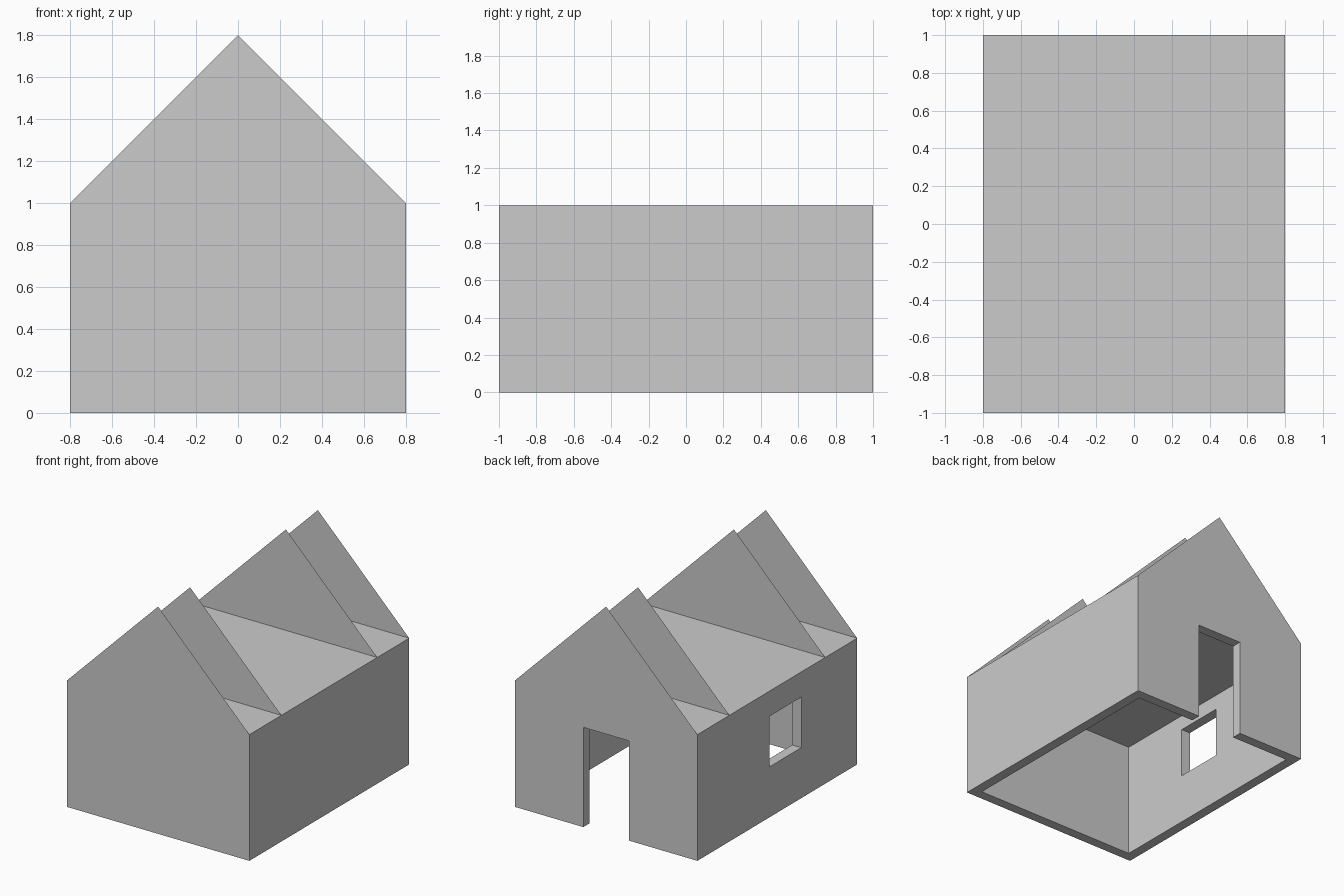
import bpy

if "Cube" in bpy.data.objects:
    bpy.data.objects.remove(bpy.data.objects["Cube"])

W, D, H, T = 0.8, 1.0, 1.0, 0.08   # half width, half depth, wall height, wall thickness


def box(name, lo, hi):
    """Axis-aligned box between two corners."""
    bpy.ops.mesh.primitive_cube_add(size=1)
    ob = bpy.context.object
    ob.name = name
    for v in ob.data.vertices:
        v.co = [h if c > 0 else l for c, l, h in zip(v.co, lo, hi)]
    return ob


def cut(target, name, lo, hi):
    """Subtract a box from the target."""
    cutter = box(name, lo, hi)
    mod = target.modifiers.new(name, 'BOOLEAN')
    mod.operation = 'DIFFERENCE'
    mod.solver = 'EXACT'
    mod.object = cutter
    bpy.context.view_layer.objects.active = target
    bpy.ops.object.modifier_apply(modifier=name)
    bpy.data.objects.remove(cutter)


def gable(name, y, facing):
    """Thin triangular sheet standing on the ceiling slab."""
    pts = [(-W, y, H), (W, y, H), (0, y, H + 0.8)]
    mesh = bpy.data.meshes.new(name)
    mesh.from_pydata(pts if facing < 0 else pts[::-1], [], [(0, 1, 2)])
    bpy.context.collection.objects.link(bpy.data.objects.new(name, mesh))


# Walls and ceiling slab, open underneath
walls = box("house_walls", (-W, -D, 0), (W, D, H))
cut(walls, "room_cutter", (-W + T, -D + T, -0.1), (W - T, D - T, H - T))

# Doorway in the back wall, window in the left wall
cut(walls, "door_cutter", (-0.2, 0.8, -0.1), (0.2, 1.1, 0.79))
cut(walls, "window_cutter", (-0.9, -0.3, 0.4), (-0.6, 0.1, 0.8))

# Two pairs of gables, outer ones flush with the end walls
for label, y in (("outer", 1.0), ("inner", 0.6)):
    gable(f"front_{label}_gable", -y, -1)
    gable(f"back_{label}_gable", y, 1)
